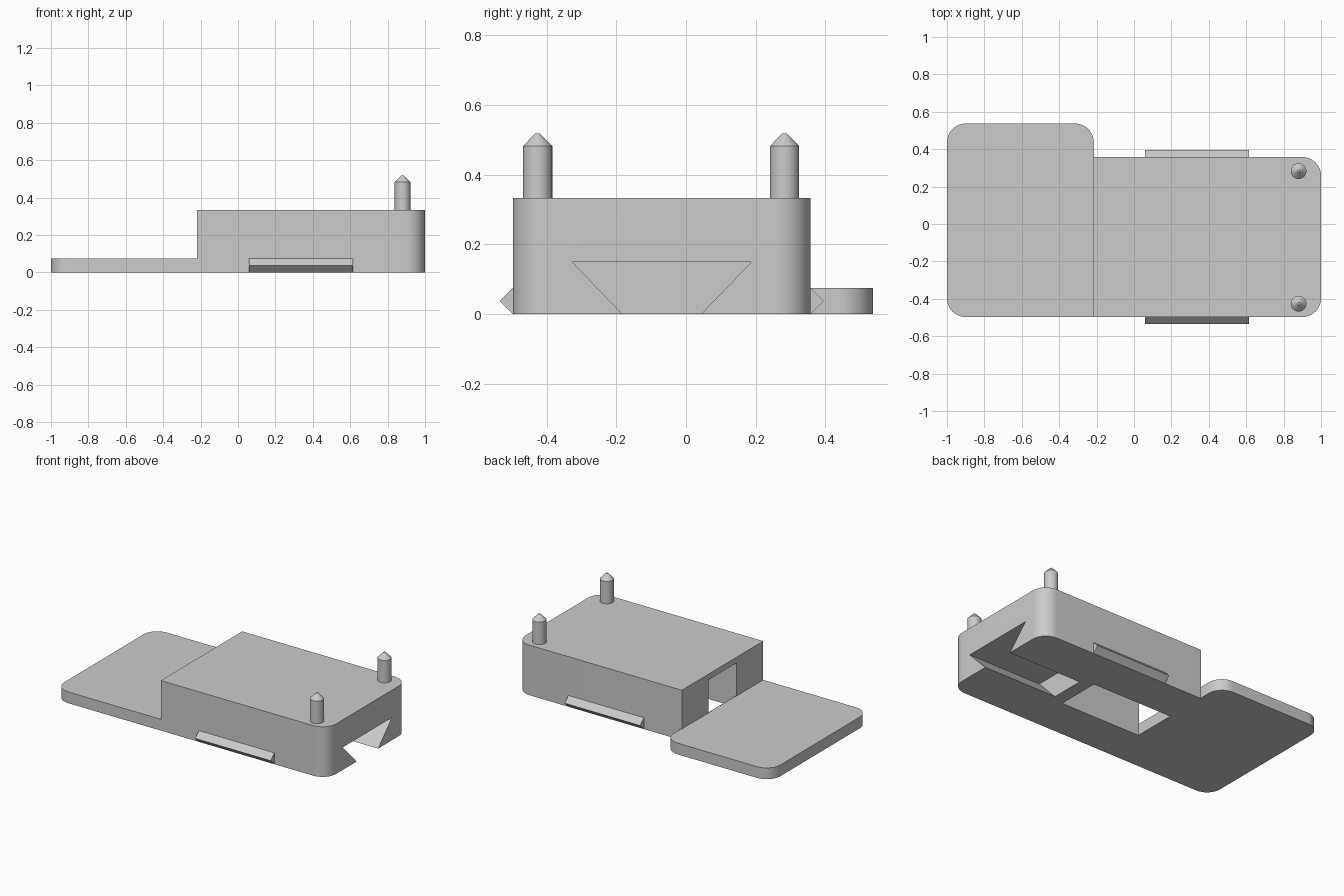
import bpy
import math
from mathutils import Vector

cube = bpy.data.objects.get("Cube")
if cube:
    bpy.data.objects.remove(cube, do_unlink=True)

grey = bpy.data.materials.new("light_grey")
grey.use_nodes = True
COLOUR = (0.6, 0.6, 0.6, 1)
grey.diffuse_color = COLOUR
grey.node_tree.nodes["Principled BSDF"].inputs["Base Color"].default_value = COLOUR


def rounded(corners, steps=12):
    """Outline from (x, y, radius) right-angled corners."""
    pts = []
    for i, (x, y, r) in enumerate(corners):
        p = Vector((x, y))
        if r == 0:
            pts.append(p)
            continue
        a = (Vector(corners[i - 1][:2]) - p).normalized() * r
        b = (Vector(corners[(i + 1) % len(corners)][:2]) - p).normalized() * r
        for k in range(steps + 1):
            t = math.pi / 2 * k / steps
            pts.append(p + a * (1 - math.sin(t)) + b * (1 - math.cos(t)))
    return pts


def prism(name, outline, lo, hi, axis="z"):
    """Extrude a 2D outline along an axis: z uses (x, y), y uses (x, z), x uses (y, z)."""
    place = {"z": lambda p, h: (p[0], p[1], h),
             "y": lambda p, h: (p[0], h, p[1]),
             "x": lambda p, h: (h, p[0], p[1])}[axis]
    n = len(outline)
    verts = [place(p, h) for h in (lo, hi) for p in outline]
    faces = [tuple(range(n))[::-1], tuple(range(n, 2 * n))]
    faces += [(i, (i + 1) % n, n + (i + 1) % n, n + i) for i in range(n)]
    mesh = bpy.data.meshes.new(name)
    mesh.from_pydata(verts, [], faces)
    obj = bpy.data.objects.new(name, mesh)
    bpy.context.collection.objects.link(obj)
    mesh.materials.append(grey)
    # Consistent outward normals
    bpy.context.view_layer.objects.active = obj
    bpy.ops.object.mode_set(mode="EDIT")
    bpy.ops.mesh.select_all(action="SELECT")
    bpy.ops.mesh.normals_make_consistent(inside=False)
    bpy.ops.object.mode_set(mode="OBJECT")
    return obj


def smooth(obj):
    bpy.ops.object.select_all(action="DESELECT")
    obj.select_set(True)
    bpy.context.view_layer.objects.active = obj
    bpy.ops.object.shade_smooth_by_angle(angle=math.radians(30))


def combine(obj, other, operation):
    """Apply a boolean and discard the helper."""
    mod = obj.modifiers.new(operation.lower(), "BOOLEAN")
    mod.object, mod.operation, mod.solver = other, operation, "EXACT"
    bpy.context.view_layer.objects.active = obj
    bpy.ops.object.modifier_apply(modifier=mod.name)
    bpy.data.objects.remove(other, do_unlink=True)


FRONT, BACK, STEP = -0.497, 0.358, -0.22
MID = (FRONT + BACK) / 2
HEIGHT, PLATE = 0.333, 0.075

# Housing block with the thin plate joined to it
body = prism("housing", rounded([(STEP, FRONT, 0), (1, FRONT, 0.1),
                                 (1, BACK, 0.1), (STEP, BACK, 0)]), 0, HEIGHT)
plate = prism("plate", rounded([(-1, FRONT, 0.1), (-0.215, FRONT, 0),
                                (-0.215, 0.537, 0.1), (-1, 0.537, 0.1)]), 0, PLATE)
combine(body, plate, "UNION")

# Dovetail slot in the right end
dovetail = prism("dovetail_cutter",
                 [(MID - 0.258, 0.15), (MID + 0.258, 0.15), (MID + 0.113, 0),
                  (MID + 0.113, -0.1), (MID - 0.113, -0.1), (MID - 0.113, 0)],
                 0.46, 1.1, "x")
combine(body, dovetail, "DIFFERENCE")

# Pocket open below and over the plate
pocket = prism("pocket_cutter",
               [(-0.215, -0.1), (0.375, -0.1), (0.375, 0.295),
                (-0.3, 0.295), (-0.3, 0.0755), (-0.215, 0.0755)],
               MID - 0.147, MID + 0.147, "y")
combine(body, pocket, "DIFFERENCE")
smooth(body)

# Wedge clips on both sides
for name, y, side in (("front_clip", FRONT, -1), ("back_clip", BACK, 1)):
    prism(name, [(y, 0), (y + side * 0.038, PLATE / 2), (y, PLATE)], 0.06, 0.615, "x")

# Pegs with chamfered tips
for name, y in (("front_peg", -0.426), ("back_peg", 0.283)):
    bpy.ops.mesh.primitive_cylinder_add(vertices=32, radius=0.042, depth=0.16,
                                        location=(0.88, y, 0.402))
    peg = bpy.context.object
    peg.name = name
    peg.data.materials.append(grey)
    smooth(peg)
    bpy.ops.mesh.primitive_cone_add(vertices=32, radius1=0.042, radius2=0.007,
                                    depth=0.036, location=(0.88, y, 0.5))
    tip = bpy.context.object
    tip.name = name + "_tip"
    tip.data.materials.append(grey)
    smooth(tip)
